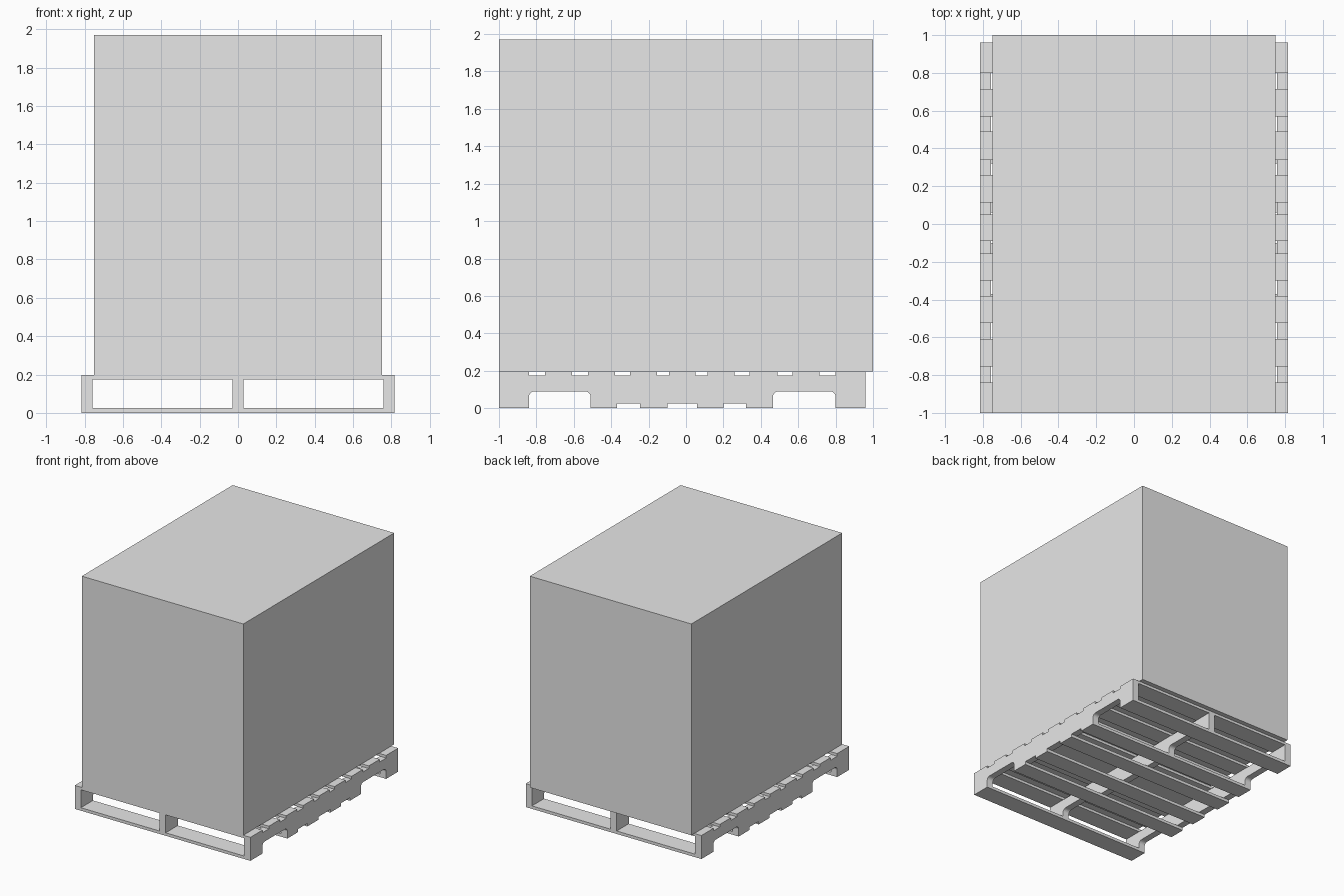
import bpy, bmesh, math

old = bpy.data.objects.get("Cube")
if old:
    bpy.data.objects.remove(old, do_unlink=True)

grey = bpy.data.materials.new("plain_grey")
grey.use_nodes = True
grey.diffuse_color = (0.8, 0.8, 0.8, 1)
grey.node_tree.nodes["Principled BSDF"].inputs["Base Color"].default_value = (0.8, 0.8, 0.8, 1)

HALF_W = 0.815                 # half width of the pallet
FRONT, BACK = -1.0, 0.96       # pallet ends
LOW, HIGH, TOP = 0.025, 0.175, 0.197


def finish(name, bm):
    bmesh.ops.recalc_face_normals(bm, faces=bm.faces)
    mesh = bpy.data.meshes.new(name)
    bm.to_mesh(mesh)
    bm.free()
    mesh.materials.append(grey)
    obj = bpy.data.objects.new(name, mesh)
    bpy.context.collection.objects.link(obj)
    return obj


def box(name, x, y, z):
    bm = bmesh.new()
    bmesh.ops.create_cube(bm, size=1)
    for v in bm.verts:
        for i, (a, b) in enumerate((x, y, z)):
            v.co[i] = a if v.co[i] < 0 else b
    return finish(name, bm)


def notch(y0, y1, top=0.09, r=0.03, steps=5):
    """Outline of a fork notch with rounded upper corners."""
    pts = [(y0, LOW)]
    for cy, start in ((y0 + r, math.pi), (y1 - r, math.pi / 2)):
        for i in range(steps + 1):
            a = start - math.pi / 2 * i / steps
            pts.append((cy + r * math.cos(a), top - r + r * math.sin(a)))
    return pts + [(y1, LOW)]


def stringer(name, x0, x1):
    outline = [(FRONT, LOW)] + notch(-0.84, -0.51) + notch(0.465, 0.8)
    outline += [(BACK, LOW), (BACK, HIGH), (FRONT, HIGH)]
    bm = bmesh.new()
    face = bm.faces.new([bm.verts.new((x0, y, z)) for y, z in outline])
    ext = bmesh.ops.extrude_face_region(bm, geom=[face])
    moved = [g for g in ext["geom"] if isinstance(g, bmesh.types.BMVert)]
    bmesh.ops.translate(bm, vec=(x1 - x0, 0, 0), verts=moved)
    return finish(name, bm)


# Load on the pallet
box("cargo_box", (-0.75, 0.75), (-1, 1), (TOP, 1.97))

# Three notched runners
stringer("right_stringer", -HALF_W, -0.758)
stringer("centre_stringer", -0.029, 0.029)
stringer("left_stringer", 0.758, HALF_W)

# Deck boards, listed by the gaps between them
top_gaps = [(-0.84, -0.755), (-0.61, -0.525), (-0.38, -0.3), (-0.155, -0.09),
            (0.05, 0.115), (0.26, 0.34), (0.49, 0.57), (0.715, 0.8)]
bottom_gaps = [(-0.84, -0.51), (-0.37, -0.245), (-0.1, 0.06), (0.2, 0.32), (0.465, 0.8)]


def deck(name, gaps, z):
    starts = [FRONT] + [g[1] for g in gaps]
    ends = [g[0] for g in gaps] + [BACK]
    for i, span in enumerate(zip(starts, ends), 1):
        box(f"{name}_{i}", (-HALF_W, HALF_W), span, z)


deck("top_board", top_gaps, (HIGH, TOP))
deck("bottom_board", bottom_gaps, (0, LOW))
